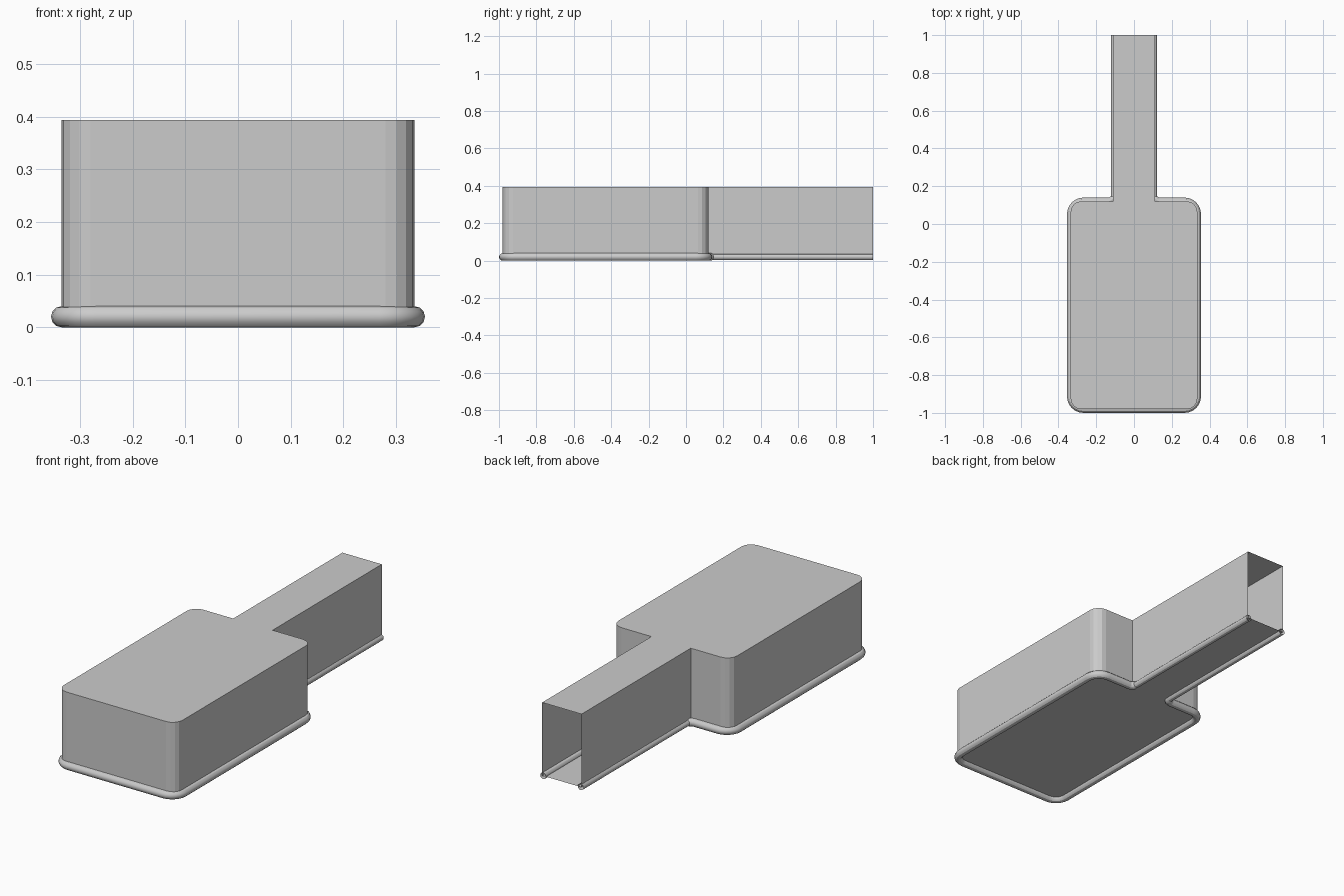
import bpy, bmesh
from math import sin, cos, pi
from mathutils import Vector

if "Cube" in bpy.data.objects:
    bpy.data.objects.remove(bpy.data.objects["Cube"])

HALF_W, NECK, FRONT, BACK, END = 0.335, 0.111, -0.98, 0.12, 1.0
FLOOR, TOP = 0.02, 0.393


def fillet(a, b, c, r, n):
    """Round a right-angle corner b between a and c."""
    u, v = (a - b).normalized(), (c - b).normalized()
    o = b + (u + v) * r
    return [o - v * r * cos(t) - u * r * sin(t)
            for t in (pi / 2 * i / n for i in range(n + 1))]


def outline(neck, r_body, r_neck, n):
    """Paddle outline, open at the neck end: list of points."""
    half = [Vector(p) for p in ((neck, END), (neck, BACK), (HALF_W, BACK),
                                (HALF_W, FRONT), (0, FRONT))]
    pts = [half[0]]
    for i, r in ((1, r_neck), (2, r_body), (3, r_body)):
        a, b, c = half[i - 1:i + 2]
        pts += fillet(a, b, c, r, n) if r else [b]
    return pts + [Vector((-p.x, p.y)) for p in reversed(pts)]


# thin housing: floor, top and walls, open at the neck end
bm = bmesh.new()
path = outline(NECK, 0.055, 0, 4)
low = [bm.verts.new((p.x, p.y, FLOOR)) for p in path]
high = [bm.verts.new((p.x, p.y, TOP)) for p in path]
bm.faces.new(low)
bm.faces.new(list(reversed(high)))
for i in range(len(path) - 1):
    bm.faces.new((low[i + 1], low[i], high[i], high[i + 1]))
bmesh.ops.recalc_face_normals(bm, faces=bm.faces)
if next(f for f in bm.faces if len(f.verts) > 4 and f.calc_center_median().z > 0.3).normal.z < 0:
    bmesh.ops.reverse_faces(bm, faces=bm.faces)
mesh = bpy.data.meshes.new("housing")
bm.to_mesh(mesh)
bm.free()
housing = bpy.data.objects.new("housing", mesh)
bpy.context.collection.objects.link(housing)

# rounded bead tube along the bottom edge, slimmer on the neck
curve = bpy.data.curves.new("bottom_bead", "CURVE")
curve.dimensions = "3D"
curve.bevel_depth = 0.02
curve.bevel_resolution = 4
bead_path = outline(0.106, 0.068, 0.03, 6)
spline = curve.splines.new("POLY")
spline.points.add(len(bead_path) - 1)
for pt, p in zip(spline.points, bead_path):
    pt.co = (p.x, p.y, 0.02, 1)
    pt.radius = 0.8 if p.y > 0.14 else 1.0
spline.use_smooth = True
bead = bpy.data.objects.new("bottom_bead", curve)
bpy.context.collection.objects.link(bead)

# turn the bead into a mesh and shade it smooth
bpy.ops.object.select_all(action="DESELECT")
bead.select_set(True)
bpy.context.view_layer.objects.active = bead
bpy.ops.object.convert(target="MESH")
bpy.ops.object.shade_smooth_by_angle()
